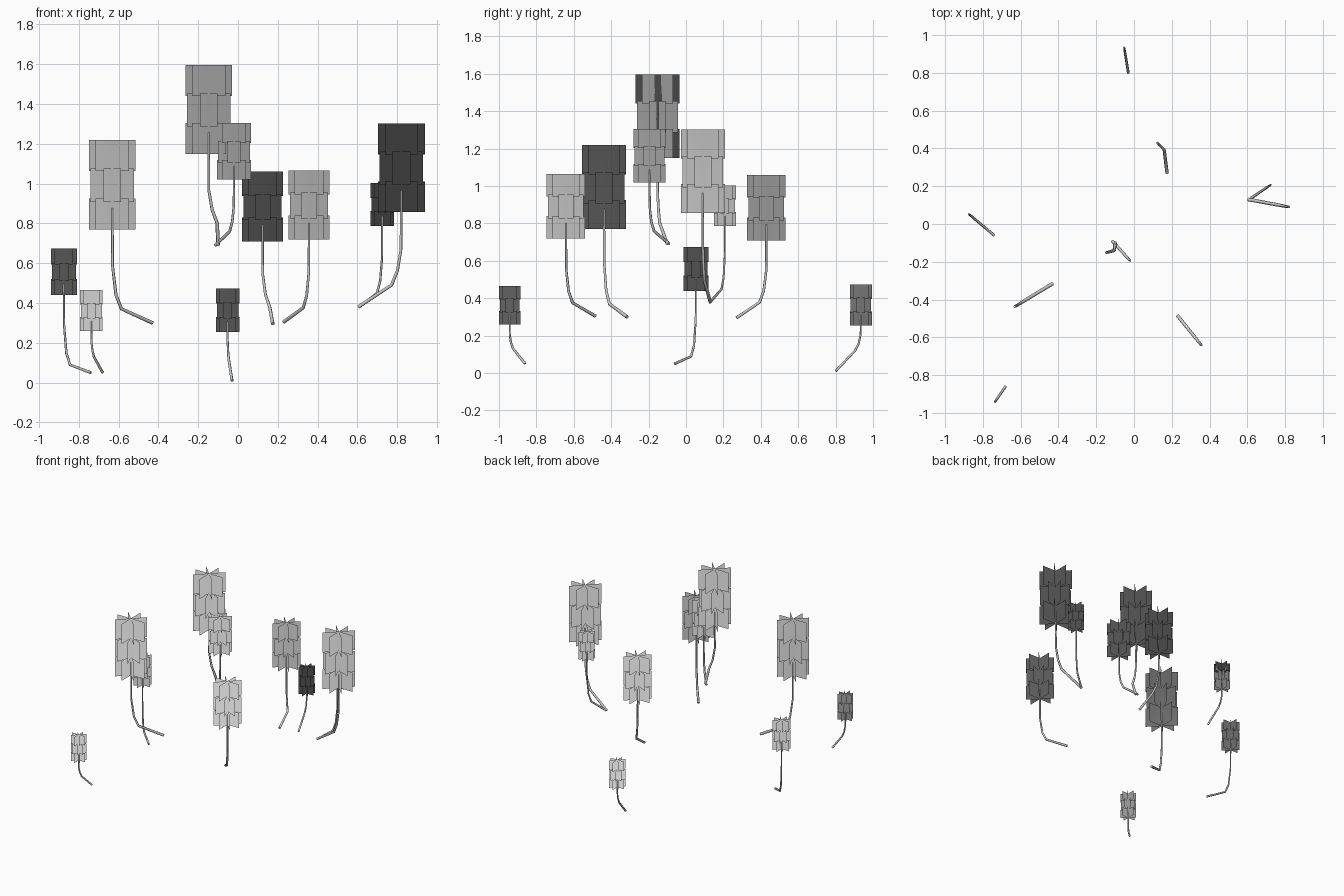
import bpy, bmesh, math
from mathutils import Vector

if "Cube" in bpy.data.objects:
    bpy.data.objects.remove(bpy.data.objects["Cube"])

# leaf shading fans out from this point far below the plants
FAN_CENTER = Vector((-.13, -.03, -1))


def link(name, mesh):
    ob = bpy.data.objects.new(name, mesh)
    bpy.context.collection.objects.link(ob)
    return ob


def make_stem(foot, tip, elbow, width, z0, z1, swing):
    # six-sided tapering tube: leans out to an elbow, then rises into the leaves
    rise = z0 - foot[2]
    upper = elbow + .15
    steps = ((0, 0, 0), (swing, .77, elbow), (.4 * swing + .6, .91, upper),
             (.99, .99, max(.6, upper + .2)))
    pts = [(foot[0] + (tip[0] - foot[0]) * e, foot[1] + (tip[1] - foot[1]) * f,
            foot[2] + rise * g) for e, f, g in steps]
    pts.append((*tip, z0 + .24 * (z1 - z0)))
    cu = bpy.data.curves.new("stem", "CURVE")
    cu.dimensions = "3D"
    cu.bevel_depth = .005 + .02 * width
    cu.bevel_resolution = 1
    cu.use_fill_caps = True
    sp = cu.splines.new("POLY")
    sp.points.add(len(pts) - 1)
    for i, (p, q) in enumerate(zip(sp.points, pts)):
        p.co = (*q, 1)
        p.radius = 1 - .09 * i
    sp.use_smooth = True
    tmp = link("tmp", cu)
    bpy.context.view_layer.update()
    me = bpy.data.meshes.new_from_object(tmp)
    bpy.data.objects.remove(tmp)
    link("stem", me)


def make_leaves(tip, width, z0, z1):
    # three tiers of crossed flat cards, the middle tier turned
    bm = bmesh.new()
    h = z1 - z0
    for lo, hi, turn in ((0, .345, 0), (.305, .68, math.pi / 8), (.65, 1, 0)):
        for k in range(4):
            a = turn + k * math.pi / 4
            d = Vector((math.cos(a), math.sin(a), 0)) * width / 2
            base = Vector((*tip, z0 + lo * h))
            top = base + Vector((0, 0, (hi - lo) * h))
            f = bm.faces.new([bm.verts.new(v) for v in (base - d, base + d, top + d, top - d)])
            f.smooth = True
    me = bpy.data.meshes.new("leaf_cluster")
    bm.to_mesh(me)
    bm.free()
    # foliage normals point up and outward so each cluster shades as one mass
    me.normals_split_custom_set_from_vertices(
        [(v.co - FAN_CENTER).normalized() for v in me.vertices])
    link("leaf_cluster", me)


def plant(foot, tip, elbow, width, z0, z1, swing=.77):
    make_stem(foot, tip, elbow, width, z0, z1, swing)
    make_leaves(tip, width, z0, z1)


# stem foot, stem tip, elbow height, leaf width, leaf bottom and top
plant((-.74, -.06, .05), (-.875, .053), .10, .132, .44, .675)
plant((-.68, -.86, .05), (-.737, -.943), .38, .114, .26, .465)
plant((-.43, -.315, .30), (-.632, -.438), .15, .236, .77, 1.22)
plant((-.10, -.10, .69), (-.147, -.152), .24, .236, 1.15, 1.597, .1)
plant((-.115, -.09, .69), (-.02, -.195), .21, .172, 1.02, 1.304)
plant((.175, .27, .295), (.124, .43), .20, .206, .71, 1.06, .3)
plant((.23, -.485, .305), (.357, -.642), .17, .206, .72, 1.065)
plant((.61, .13, .38), (.725, .208), .17, .118, .787, 1.003)
plant((.605, .13, .38), (.821, .09), .23, .236, .857, 1.303)
plant((-.03, .80, .01), (-.052, .935), .45, .118, .255, .473)
